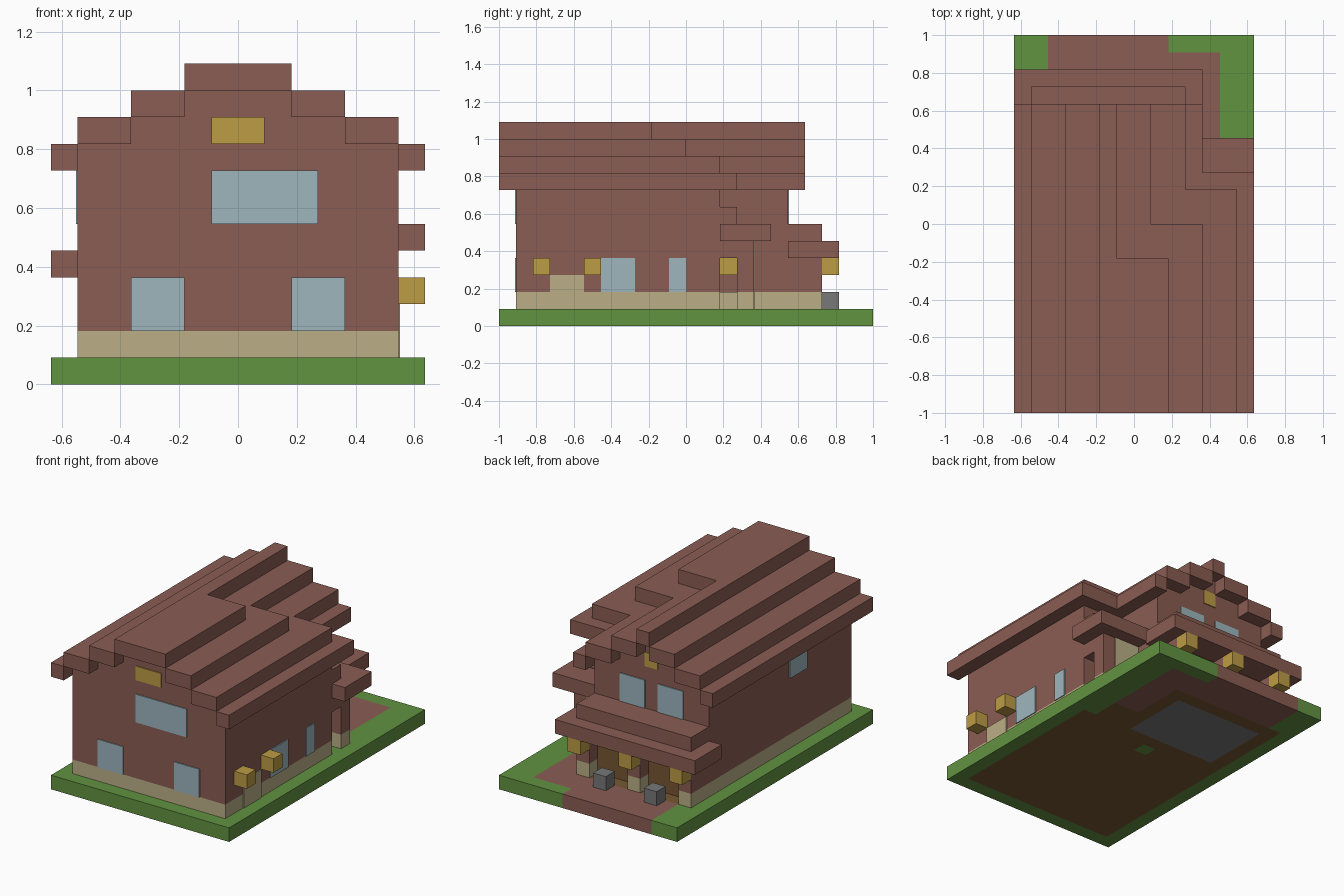
import bpy
import bmesh

U = 1 / 11            # one block
WIDE, DEEP = 14, 22   # blocks along x and y
THIN = 0.006          # thickness of flush plates

default = bpy.data.objects.get("Cube")
if default:
    bpy.data.objects.remove(default, do_unlink=True)


def make_material(name, rgb):
    linear = [((c / 255 + 0.055) / 1.055) ** 2.4 for c in rgb] + [1.0]
    mat = bpy.data.materials.new(name)
    mat.use_nodes = True
    mat.diffuse_color = linear
    bsdf = mat.node_tree.nodes["Principled BSDF"]
    bsdf.inputs["Base Color"].default_value = linear
    bsdf.inputs["Roughness"].default_value = 0.9
    return mat


brick = make_material("brick brown", (138, 93, 83))
grass = make_material("grass green", (98, 147, 65))
sand = make_material("sand tan", (187, 175, 135))
glass = make_material("glass blue", (158, 182, 190))
lamp = make_material("lamp yellow", (190, 156, 69))
stone = make_material("stone grey", (120, 120, 120))
wood = make_material("wood brown", (118, 87, 50))


def solid(name, mat, low, high):
    """Box between two corners in model units."""
    bm = bmesh.new()
    bmesh.ops.create_cube(bm, size=1)
    for v in bm.verts:
        v.co = [h if c > 0 else l for c, l, h in zip(v.co, low, high)]
    mesh = bpy.data.meshes.new(name)
    bm.to_mesh(mesh)
    bm.free()
    mesh.materials.append(mat)
    obj = bpy.data.objects.new(name, mesh)
    bpy.context.collection.objects.link(obj)
    return obj


def place(i, j, k):
    return [(i - WIDE / 2) * U, (j - DEEP / 2) * U, k * U]


def block(name, mat, x, y, z):
    """Box given by block ranges along each axis."""
    return solid(name, mat, *[place(*corner) for corner in zip(x, y, z)])


def plate(name, mat, side, at, across, z):
    """Thin panel on a wall; side is the direction the wall faces."""
    axis = "xy".index(side[1])
    ranges = [(at, at), across] if axis == 0 else [across, (at, at)]
    low, high = [place(*corner) for corner in zip(*ranges, z)]
    if side[0] == "+":
        high[axis] += THIN
    else:
        low[axis] -= THIN
    return solid(name, mat, low, high)


# Ground slab, coloured cell by cell
def ground_index(i, j):
    path = (j >= 19 and 2 <= i < 12) or (j >= 15 and 10 <= i < 12)
    if path and not (j == 21 and i >= 9):
        return 1
    if 2 <= i < 9 and 13 <= j < 18:
        return 2
    if (i, j) == (6, 11):
        return 0
    if 1 <= j < 13 and 1 <= i < 13:
        return 3
    if 13 <= j < 19 and 1 <= i < 10 or 13 <= j < 15 and 10 <= i < 12:
        return 3
    return 0


bm = bmesh.new()
bmesh.ops.create_grid(bm, x_segments=WIDE, y_segments=DEEP, size=1)
for v in bm.verts:
    v.co.x *= WIDE / 2 * U
    v.co.y *= DEEP / 2 * U
top = bmesh.ops.extrude_face_region(bm, geom=bm.faces[:], use_keep_orig=True)
for v in [g for g in top["geom"] if isinstance(g, bmesh.types.BMVert)]:
    v.co.z += U
bmesh.ops.recalc_face_normals(bm, faces=bm.faces)
for f in bm.faces:
    c = f.calc_center_median() - f.normal * U / 2
    f.material_index = ground_index(int(c.x / U + WIDE / 2), int(c.y / U + DEEP / 2))
mesh = bpy.data.meshes.new("ground")
bm.to_mesh(mesh)
bm.free()
for mat in (grass, brick, stone, wood):
    mesh.materials.append(mat)
bpy.context.collection.objects.link(bpy.data.objects.new("ground", mesh))

# Foundation and walls
for name, mat, z, wall_z in (("foundation", sand, (1, 2), (1, 2)), ("wall", brick, (2, 4), (2, 9))):
    block("main_" + name, mat, (1, 13), (1, 13), wall_z)
    block("garage_" + name, mat, (1, 10), (13, 18), z)
    for i in (1, 5, 9):
        block("garage_post_" + name, mat, (i, i + 1), (18, 19), z)
block("rear_wall", brick, (1, 10), (13, 17), (4, 9))

# Gable fill under the stepped roof
block("gable_low_front", brick, (3, 11), (1, 11), (9, 10))
block("gable_low_rear", brick, (3, 8), (11, 17), (9, 10))
block("gable_high_front", brick, (5, 9), (1, 9), (10, 11))
block("gable_high_rear", brick, (5, 6), (9, 17), (10, 11))

# Roof steps, unbroken on one side and set back at the rear on the other
for left, right, rear, k, end in (((0, 1), (13, 14), (10, 11), 8, 14),
                                  ((1, 3), (11, 13), (8, 10), 9, 13),
                                  ((3, 5), (9, 11), (6, 8), 10, 11)):
    z = (k, k + 1)
    turn = end - 1 if k == 8 else end - 2
    block("roof_step_long", brick, left, (0, 18), z)
    block("roof_step_front", brick, right, (0, turn), z)
    block("roof_step_turn", brick, (rear[0], right[1]), (turn, end), z)
    block("roof_step_rear", brick, rear, (end, 18), z)
block("ridge_front", brick, (5, 9), (0, 9), (11, 12))
block("ridge_rear", brick, (5, 6), (9, 18), (11, 12))

# Garage canopy, doors, lamps and front stones
block("garage_canopy_lower", brick, (0, 11), (17, 20), (4, 5))
block("garage_canopy_upper", brick, (1, 10), (17, 19), (5, 6))
for i in (2, 6):
    plate("garage_door", wood, "+y", 18, (i, i + 3), (1, 4))
    block("garden_stone", stone, (i + 1, i + 2), (19, 20), (1, 2))
for i in (1, 5, 9):
    block("garage_lamp", lamp, (i, i + 1), (19, 20), (3, 4))

# Side entry with its recess, door and canopy
block("entry_foundation", sand, (10, 12), (13, 15), (1, 2))
block("entry_inner_wall", brick, (10, 11), (13, 15), (2, 5))
block("entry_rear_wall", brick, (11, 12), (14, 15), (2, 5))
block("entry_post_foundation", sand, (12, 13), (14, 15), (1, 2))
block("entry_post", brick, (12, 13), (14, 15), (2, 5))
block("entry_lintel", brick, (11, 13), (13, 14), (4, 5))
block("entry_lamp", lamp, (11, 12), (13, 14), (3, 4))
plate("entry_door", sand, "+y", 15, (10, 12), (1, 5))
block("entry_canopy", brick, (10, 14), (13, 16), (5, 6))
block("entry_canopy_step", brick, (10, 13), (13, 14), (6, 7))

# Front windows
for i in (3, 9):
    plate("front_window", glass, "-y", 1, (i, i + 2), (2, 4))
plate("front_wide_window", glass, "-y", 1, (6, 10), (6, 8))
plate("front_attic_window", lamp, "-y", 1, (6, 8), (9, 10))

# Rear and side windows
for i in (3, 6):
    plate("rear_window", glass, "+y", 17, (i, i + 2), (6, 8))
plate("rear_attic_window", lamp, "+y", 17, (5, 6), (9, 10))
plate("right_window", glass, "-x", 1, (6, 8), (6, 8))
plate("left_window", glass, "+x", 13, (6, 8), (2, 4))
plate("left_narrow_window", glass, "+x", 13, (10, 11), (2, 4))

# Side door with a lamp on each side
plate("side_door", sand, "+x", 13, (3, 5), (1, 3))
for j in (2, 5):
    block("side_lamp", lamp, (13, 14), (j, j + 1), (3, 4))
